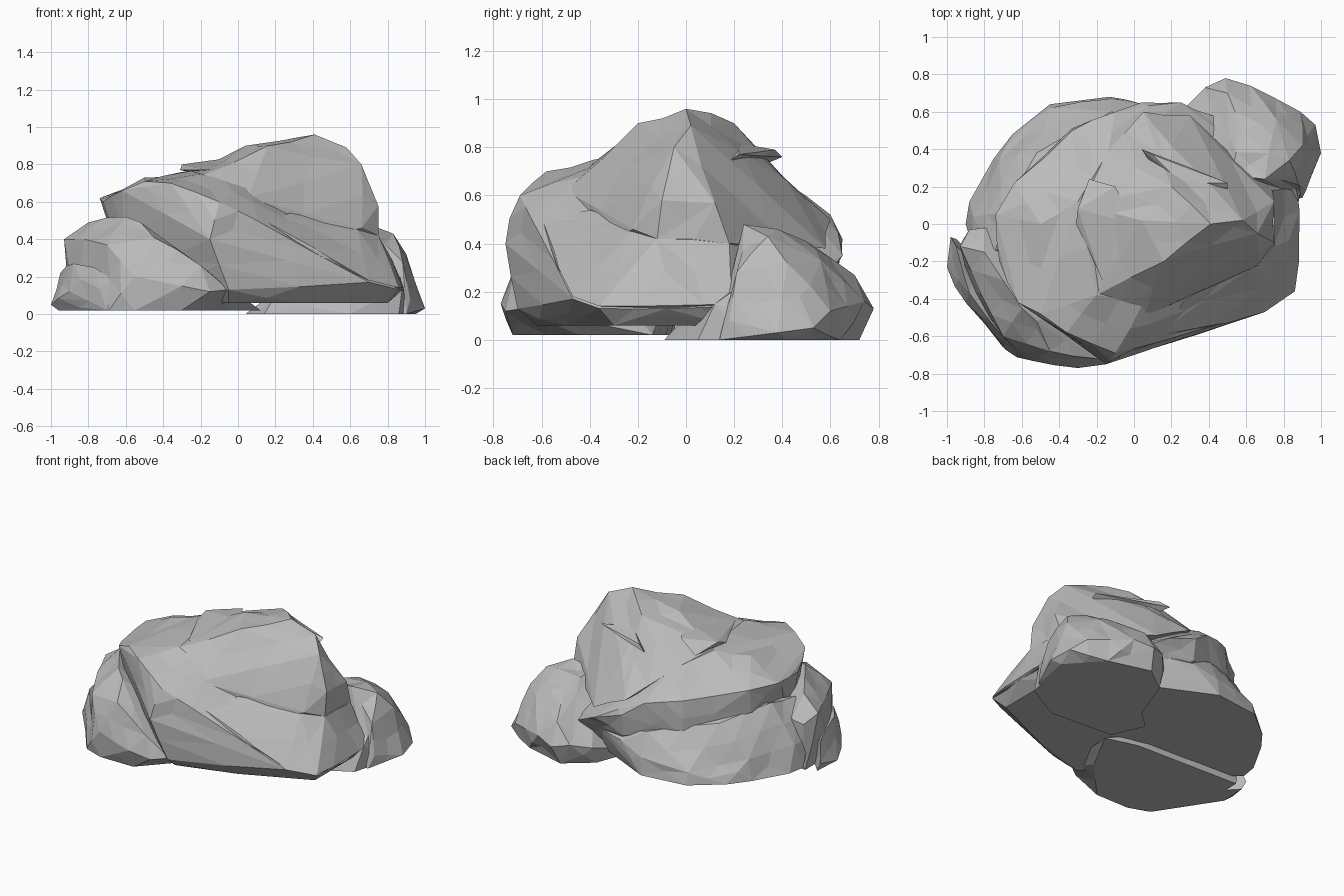
import bpy
import bmesh
import random
from mathutils import Vector

random.seed(4)
CM = 0.01

old_cube = bpy.data.objects.get("Cube")
if old_cube:
    bpy.data.objects.remove(old_cube, do_unlink=True)


def make_material(name, colour):
    material = bpy.data.materials.new(name)
    material.use_nodes = True
    material.diffuse_color = colour
    shader = material.node_tree.nodes["Principled BSDF"]
    shader.inputs["Base Color"].default_value = colour
    shader.inputs["Roughness"].default_value = 0.9
    return material


stone = make_material("grey stone", (0.5, 0.5, 0.5, 1))


def rock(name, corners, foot=(), floor=0, chips=0.014):
    """Wrap corner points (centimetres) and a flat foot outline in a faceted boulder."""
    bm = bmesh.new()
    points = list(corners) + [(x, y, floor) for x, y in foot]
    for point in points:
        bm.verts.new(Vector(point) * CM)
    hull = bmesh.ops.convex_hull(bm, input=bm.verts[:])
    leftover = hull["geom_interior"] + hull["geom_unused"]
    spare = {item for item in leftover if isinstance(item, bmesh.types.BMVert)}
    bmesh.ops.delete(bm, geom=list(spare), context="VERTS")

    # Break the long edges and chip the new corners for a hewn surface
    long_edges = [edge for edge in bm.edges if edge.calc_length() > 0.2]
    cut = bmesh.ops.subdivide_edges(bm, edges=long_edges, cuts=1, use_grid_fill=True)
    bm.normal_update()
    fresh = [item for item in cut["geom_inner"] if isinstance(item, bmesh.types.BMVert)]
    for vert in fresh:
        if vert.co.z > floor * CM + 0.02:
            vert.co += vert.normal * random.uniform(-chips, chips)
    bmesh.ops.triangulate(bm, faces=bm.faces[:])
    bmesh.ops.recalc_face_normals(bm, faces=bm.faces[:])

    mesh = bpy.data.meshes.new(name)
    bm.to_mesh(mesh)
    bm.free()
    mesh.materials.append(stone)
    obj = bpy.data.objects.new(name, mesh)
    bpy.context.collection.objects.link(obj)
    return obj


# Tilted slab that carries the peak, with a thick lip at the back
rock("tilted_slab", [
    (-74, 5, 62), (-72, -20, 60), (-62, -42, 66), (-50, -48, 71), (-36, -58, 70),
    (-10, -69, 60), (-15, -75, 40), (10, -64, 50), (28, -58, 40), (42, -54, 29),
    (70, -47, 17), (86, -36, 13), (88, -8, 13), (87, 20, 14), (-50, 0, 73),
    (-30, 12, 76), (-20, -38, 75), (5, -42, 68), (-14, 38, 67),
    (-64, 22, 61), (-33, 50, 56), (-10, 60, 52), (4, 65, 42), (25, 65, 35),
    (42, 58, 26), (-70, -12, 50), (-64, 20, 45), (-33, 51, 32), (4, 63, 27),
    (-5, -70, 13), (-60, -30, 20)],
    foot=[(80, -30), (80, 18), (35, -50), (-5, -62), (30, 45), (-40, -30)], floor=6)

# Peak, steep at the front corner
rock("peak", [
    (4, 2, 90), (16, -20, 90), (20, 20, 90), (41, 0, 96), (58, 2, 89), (66, -5, 80),
    (75, -10, 58), (75, 12, 57), (75, -12, 42), (74, 18, 40), (66, -22, 46),
    (28, -34, 60), (48, -30, 42), (5, -50, 62), (-20, -38, 74), (-28, 10, 75),
    (-15, 38, 67), (20, 42, 66), (5, 60, 50), (30, 58, 38), (56, 32, 42)])

# Skirt spreading from the foot of the peak to the low end of the slab
rock("peak_skirt", [
    (75, -12, 42), (74, 18, 40), (64, -23, 45), (28, -40, 54), (12, -60, 51),
    (28, -57, 41), (42, -54, 30), (70, -47, 18), (86, -36, 14), (88, -6, 15),
    (87, 20, 15), (56, 34, 36)])

# Low boulder sloping out from under the lip
rock("back_boulder", [
    (-86, 4, 22), (-87, -10, 22), (-74, -14, 46), (-70, 6, 48), (-72, 34, 20),
    (-52, 38, 41), (-45, 62, 14), (-12, 60, 33), (-12, 67, 18), (5, 64, 24),
    (30, 55, 24)],
    foot=[(-90, 0), (-88, 12), (-75, 35), (-65, 48), (-45, 64), (-13, 68),
          (25, 50), (40, 10), (-50, -30)], floor=6)

# Boulder at the back corner
rock("corner_boulder", [
    (52, 26, 46), (70, 24, 48), (72, 38, 46), (83, 34, 43), (58, 50, 41),
    (90, 42, 32), (88, 21, 28), (76, 56, 33), (50, 70, 27), (49, 78, 13),
    (38, 73, 15), (28, 63, 12), (62, 74, 16), (76, 67, 14), (89, 60, 12),
    (100, 38, 3), (97, 53, 5), (92, 18, 8)],
    foot=[(46, 72), (75, 64), (95, 42), (90, 14), (60, 12), (14, 20), (28, 58)])

# Low toe of the corner boulder, running under the slab
rock("corner_toe", [
    (60, 0, 10), (88, 12, 15), (86, 22, 22), (20, 5, 10)],
    foot=[(4, 16), (14, -6), (60, -9), (86, 5), (91, 24), (30, 40)])

# Boulder at the front corner
rock("front_boulder", [
    (-93, -12, 40), (-88, -3, 34), (-80, -2, 36), (-80, -15, 49), (-60, -45, 52),
    (-52, -52, 49), (-82, -37, 40), (-70, -60, 37), (-45, -68, 41), (-20, -72, 26),
    (-5, -68, 13), (-30, -77, 15), (-15, -75, 12), (-55, -73, 20)],
    foot=[(-88, -5), (-88, -36), (-78, -50), (-69, -67), (-55, -72), (-30, -72),
          (-4, -44), (12, -14), (-10, -8)], floor=2)

# Small stone leaning against the front boulder
rock("small_stone", [
    (-100, -23, 5), (-98, -7, 8), (-95, -12, 22), (-88, -37, 27), (-77, -52, 25),
    (-66, -65, 18), (-90, -42, 12)],
    foot=[(-95, -8), (-96, -26), (-70, -66), (-65, -40)], floor=2)

# Thin flakes lifting from the peak
rock("side_flake", [
    (-30, 8, 80), (-31, 0, 77), (-17, -30, 77), (3, -31, 79), (-10, 20, 82),
    (0, 0, 84), (-24, 24, 75)], chips=0.004)
rock("back_flake", [
    (4, 40, 76), (10, 37, 79), (50, 19, 75), (50, 22, 77), (25, 22, 82),
    (30, 20, 71), (12, 28, 71)], chips=0.004)
